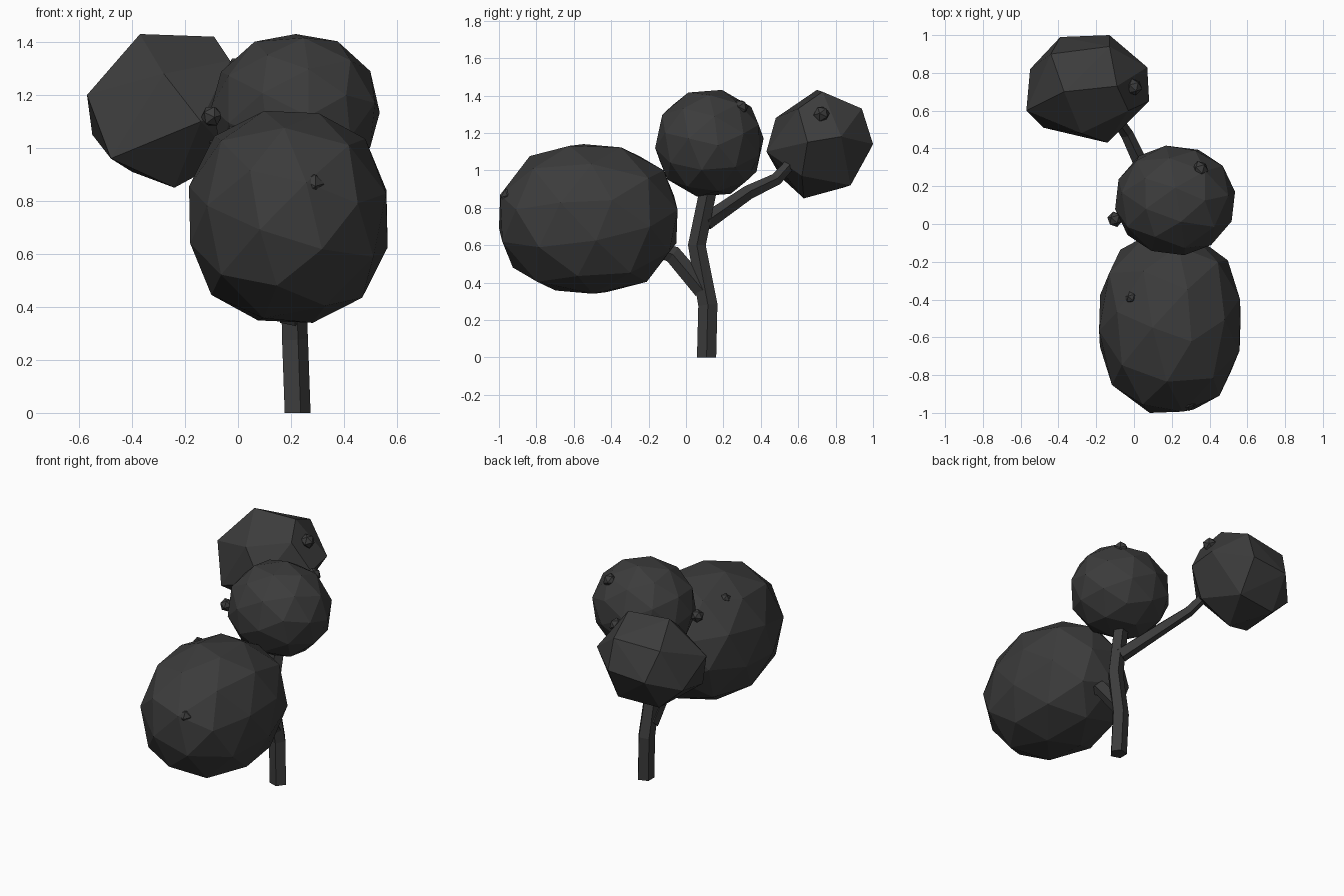
import bpy, bmesh, math
from mathutils import Vector, Matrix, Euler

cube = bpy.data.objects.get("Cube")
if cube:
    bpy.data.objects.remove(cube, do_unlink=True)

charcoal = bpy.data.materials.new("charcoal")
charcoal.use_nodes = True
COLOR = (0.045, 0.045, 0.045, 1)
charcoal.diffuse_color = COLOR
charcoal.node_tree.nodes["Principled BSDF"].inputs["Base Color"].default_value = COLOR


def finish(name, bm):
    bmesh.ops.recalc_face_normals(bm, faces=bm.faces[:])
    mesh = bpy.data.meshes.new(name)
    bm.to_mesh(mesh)
    bm.free()
    mesh.materials.append(charcoal)
    obj = bpy.data.objects.new(name, mesh)
    bpy.context.collection.objects.link(obj)
    return obj


def round_clump(name, low, high, turn, fullness):
    """Faceted ball, slightly boxy, fitted between two corners."""
    bm = bmesh.new()
    bmesh.ops.create_icosphere(bm, subdivisions=2, radius=1,
                               matrix=Euler(turn).to_matrix().to_4x4())
    for v in bm.verts:
        v.co /= sum(abs(c) ** fullness for c in v.co) ** (1 / fullness)
    for axis in range(3):
        values = [v.co[axis] for v in bm.verts]
        a, b = min(values), max(values)
        for v in bm.verts:
            t = (v.co[axis] - a) / (b - a)
            v.co[axis] = low[axis] + t * (high[axis] - low[axis])
    return finish(name, bm)


def cut_clump(name, corners):
    """Coarse gem-like clump wrapped around a few corners."""
    bm = bmesh.new()
    for c in corners:
        bm.verts.new(c)
    hull = bmesh.ops.convex_hull(bm, input=bm.verts[:])
    spare = [g for g in hull["geom_interior"] if isinstance(g, bmesh.types.BMVert)]
    bmesh.ops.delete(bm, geom=spare, context='VERTS')
    bmesh.ops.dissolve_limit(bm, angle_limit=math.radians(6),
                             verts=bm.verts[:], edges=bm.edges[:])
    return finish(name, bm)


def branch(name, path, sides=5):
    """Tapered faceted tube; each path entry is x, y, z, radius."""
    bm = bmesh.new()
    pts = [Vector(p[:3]) for p in path]
    rings = []
    for i, p in enumerate(pts):
        d = (pts[min(i + 1, len(pts) - 1)] - pts[max(i - 1, 0)]).normalized()
        if i == 0 and p.z == 0:
            d = Vector((0, 0, 1))
        u = (Vector((1, 0, 0)) - d * d.x).normalized()
        w = d.cross(u)
        ring = []
        for k in range(sides):
            a = math.tau * k / sides
            ring.append(bm.verts.new(p + path[i][3] * (u * math.cos(a) + w * math.sin(a))))
        rings.append(ring)
    for r, s in zip(rings, rings[1:]):
        for k in range(sides):
            n = (k + 1) % sides
            bm.faces.new((r[k], r[n], s[n], s[k]))
    bm.faces.new(rings[0])
    bm.faces.new(rings[-1])
    bmesh.ops.triangulate(bm, faces=bm.faces[:])
    return finish(name, bm)


def berry(name, center, radius):
    bm = bmesh.new()
    turn = Matrix.Translation(center) @ Euler((0.5, 0.3, 0)).to_matrix().to_4x4()
    bmesh.ops.create_icosphere(bm, subdivisions=1, radius=radius, matrix=turn)
    return finish(name, bm)


# Foliage clumps
round_clump("front_foliage", (-0.185, -1, 0.34), (0.565, -0.045, 1.14), (0.3, 0.2, 0.4), 2.3)
round_clump("middle_foliage", (-0.1, -0.165, 0.86), (0.535, 0.415, 1.43), (0.1, 0.5, 0.2), 2.1)
cut_clump("back_foliage", [
    # crown
    (-0.37, 0.7, 1.43), (-0.09, 0.73, 1.42), (-0.13, 0.94, 1.33),
    (-0.44, 0.9, 1.31), (-0.28, 0.48, 1.28), (-0.03, 0.6, 1.33),
    # middle
    (-0.57, 0.6, 1.2), (-0.14, 0.43, 1.1), (0.08, 0.65, 1.15), (0.07, 0.83, 1.18),
    (-0.13, 1, 1.14), (-0.39, 0.99, 1.12), (-0.55, 0.82, 1.05),
    # underside
    (-0.48, 0.51, 0.96), (-0.24, 0.63, 0.85), (-0.02, 0.62, 0.97),
    (-0.12, 0.88, 0.92), (-0.4, 0.85, 0.91)])

# Trunk and its two side branches
branch("trunk", [(0.22, 0.11, 0, 0.054), (0.21, 0.117, 0.28, 0.054),
                 (0.2, 0.058, 0.6, 0.05), (0.21, 0.13, 0.95, 0.048)])
branch("front_branch", [(0.2, 0.09, 0.36, 0.052), (0.2, -0.07, 0.55, 0.05),
                        (0.2, -0.25, 0.62, 0.035)])
branch("back_branch", [(0.19, 0.1, 0.72, 0.048), (0.03, 0.33, 0.88, 0.04),
                       (-0.04, 0.48, 0.95, 0.035), (-0.12, 0.6, 1.08, 0.03)])

# Small berries on the foliage
berry("front_berry", (0.28, -0.945, 0.86), 0.047)
berry("front_top_berry", (-0.015, -0.39, 1.055), 0.033)
berry("middle_side_berry", (-0.1, 0.025, 1.12), 0.042)
berry("middle_top_berry", (0.35, 0.29, 1.335), 0.045)
berry("back_berry", (0, 0.725, 1.3), 0.045)
